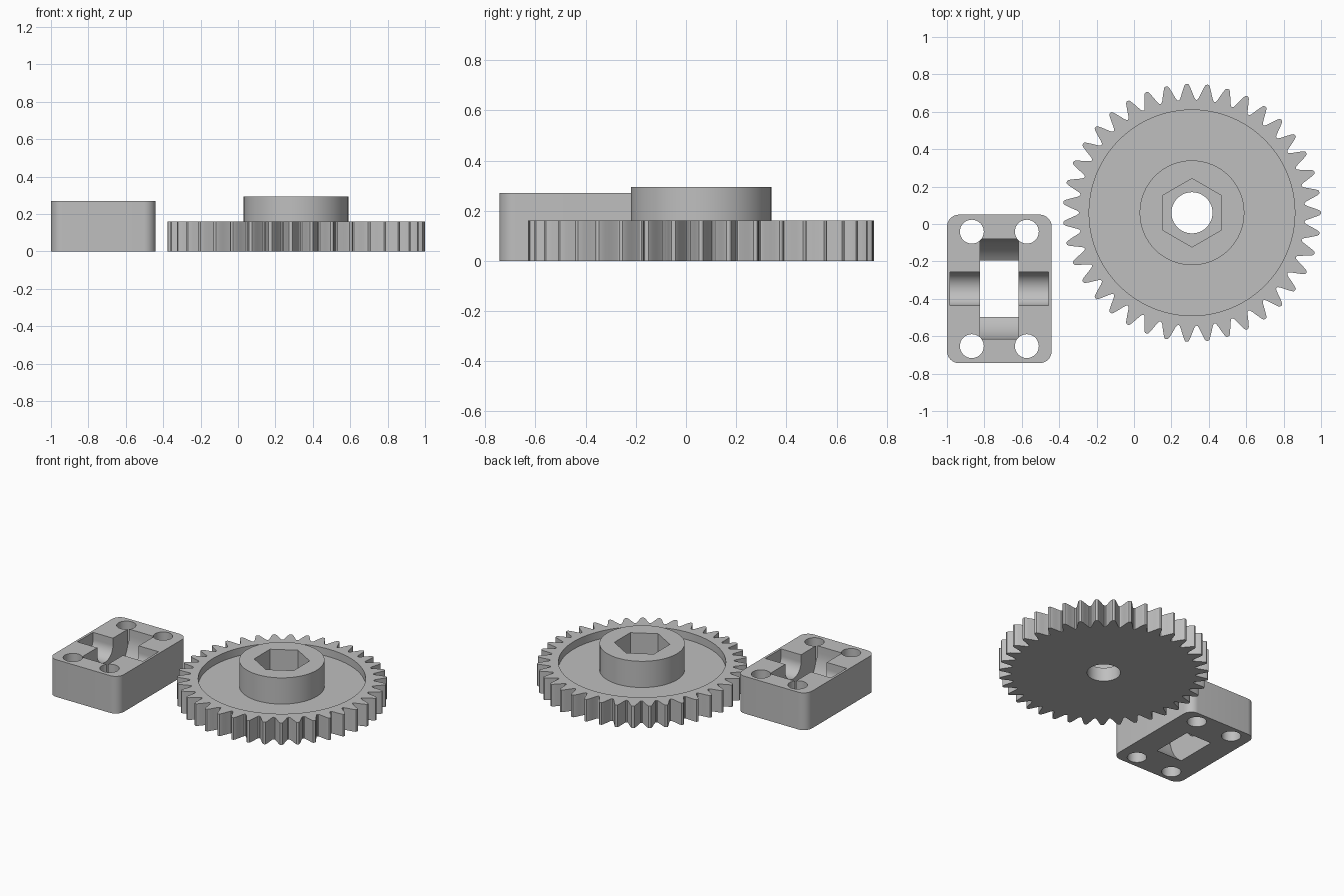
import bpy
import bmesh
from math import cos, sin, pi, radians, hypot

if "Cube" in bpy.data.objects:
    bpy.data.objects.remove(bpy.data.objects["Cube"])

GREY = (0.52, 0.52, 0.52, 1)
grey = bpy.data.materials.new("plain grey")
grey.use_nodes = True
grey.diffuse_color = GREY
grey.node_tree.nodes["Principled BSDF"].inputs["Base Color"].default_value = GREY


def prism(name, outline, start, end, axis="z"):
    """Extrude a closed outline; axis x takes (y, z) outlines, axis z takes (x, y)."""
    def place(p, h):
        return (h, p[0], p[1]) if axis == "x" else (p[0], p[1], h)
    bm = bmesh.new()
    face = bm.faces.new([bm.verts.new(place(p, start)) for p in outline])
    top = bmesh.ops.extrude_face_region(bm, geom=[face])["geom"]
    offset = place((0, 0), end - start)
    bmesh.ops.translate(bm, vec=offset, verts=[v for v in top if isinstance(v, bmesh.types.BMVert)])
    bmesh.ops.recalc_face_normals(bm, faces=bm.faces)
    mesh = bpy.data.meshes.new(name)
    bm.to_mesh(mesh)
    bm.free()
    mesh.materials.append(grey)
    obj = bpy.data.objects.new(name, mesh)
    bpy.context.collection.objects.link(obj)
    return obj


def arc(cx, cy, r, a0, a1, n):
    angles = [radians(a0 + (a1 - a0) * i / n) for i in range(n + 1)]
    return [(cx + r * cos(a), cy + r * sin(a)) for a in angles]


def ring(cx, cy, r, n=64, turn=0):
    return arc(cx, cy, r, turn, turn + 360, n)[:-1]


def combine(obj, tool, operation):
    """Apply one boolean and remove its tool."""
    tool.hide_render = True
    mod = obj.modifiers.new("cut", "BOOLEAN")
    mod.operation, mod.object, mod.solver = operation, tool, "EXACT"
    bpy.ops.object.select_all(action="DESELECT")
    obj.select_set(True)
    bpy.context.view_layer.objects.active = obj
    bpy.ops.object.modifier_apply(modifier=mod.name)
    bpy.data.objects.remove(tool)


def smooth(obj):
    bpy.ops.object.select_all(action="DESELECT")
    obj.select_set(True)
    bpy.context.view_layer.objects.active = obj
    bpy.ops.object.shade_smooth_by_angle(angle=radians(25))


# Gear: toothed disc
GX, GY, TEETH = 0.31, 0.06, 39
half = [(0, 0.69), (0.7, 0.688), (1.15, 0.68), (1.7, 0.665), (2.4, 0.645),
        (3.3, 0.62), (4.0, 0.607)]
pitch = 360 / TEETH
tooth = [(-a, r) for a, r in reversed(half[1:])] + half + [(pitch / 2, 0.604)]
outline = []
for i in range(TEETH):
    for a, r in tooth:
        t = radians(i * pitch + a)
        outline.append((GX + r * cos(t), GY + r * sin(t)))
gear = prism("gear", outline, 0, 0.16)

# Gear: dished face, raised hub, hexagonal socket and through bore
combine(gear, prism("dish_cutter", ring(GX, GY, 0.55, 96), 0.105, 0.4), "DIFFERENCE")
combine(gear, prism("hub", ring(GX, GY, 0.28), 0.05, 0.295), "UNION")
combine(gear, prism("hex_cutter", ring(GX, GY, 0.183, 6, 30), 0.1, 0.4), "DIFFERENCE")
combine(gear, prism("bore_cutter", ring(GX, GY, 0.11), -0.1, 0.4), "DIFFERENCE")
smooth(gear)

# Bearing block: rounded rectangle
BX, BY, W, D, R = -0.72, -0.347, 0.28, 0.397, 0.065
corners = []
for k, (sx, sy) in enumerate([(1, 1), (-1, 1), (-1, -1), (1, -1)]):
    corners += arc(BX + sx * (W - R), BY + sy * (D - R), R, k * 90, k * 90 + 90, 10)
block = prism("bearing_block", corners, 0, 0.27)


def trough(r, z):
    """Half round bottom with straight walls open to the top."""
    return arc(BY, z, r, 180, 360, 32) + [(BY + r, 0.4), (BY - r, 0.4)]


# Bearing block: wheel pocket, axle groove and four bolt holes
combine(block, prism("pocket_cutter", trough(0.267, 0.22), BX - 0.103, BX + 0.103, "x"), "DIFFERENCE")
combine(block, prism("axle_cutter", trough(0.09, 0.22), BX - 0.263, BX + 0.263, "x"), "DIFFERENCE")
for sx in (-1, 1):
    for sy in (-1, 1):
        hole = prism("bolt_cutter", ring(BX + sx * 0.147, BY + sy * 0.306, 0.064, 32), -0.1, 0.4)
        combine(block, hole, "DIFFERENCE")
smooth(block)
